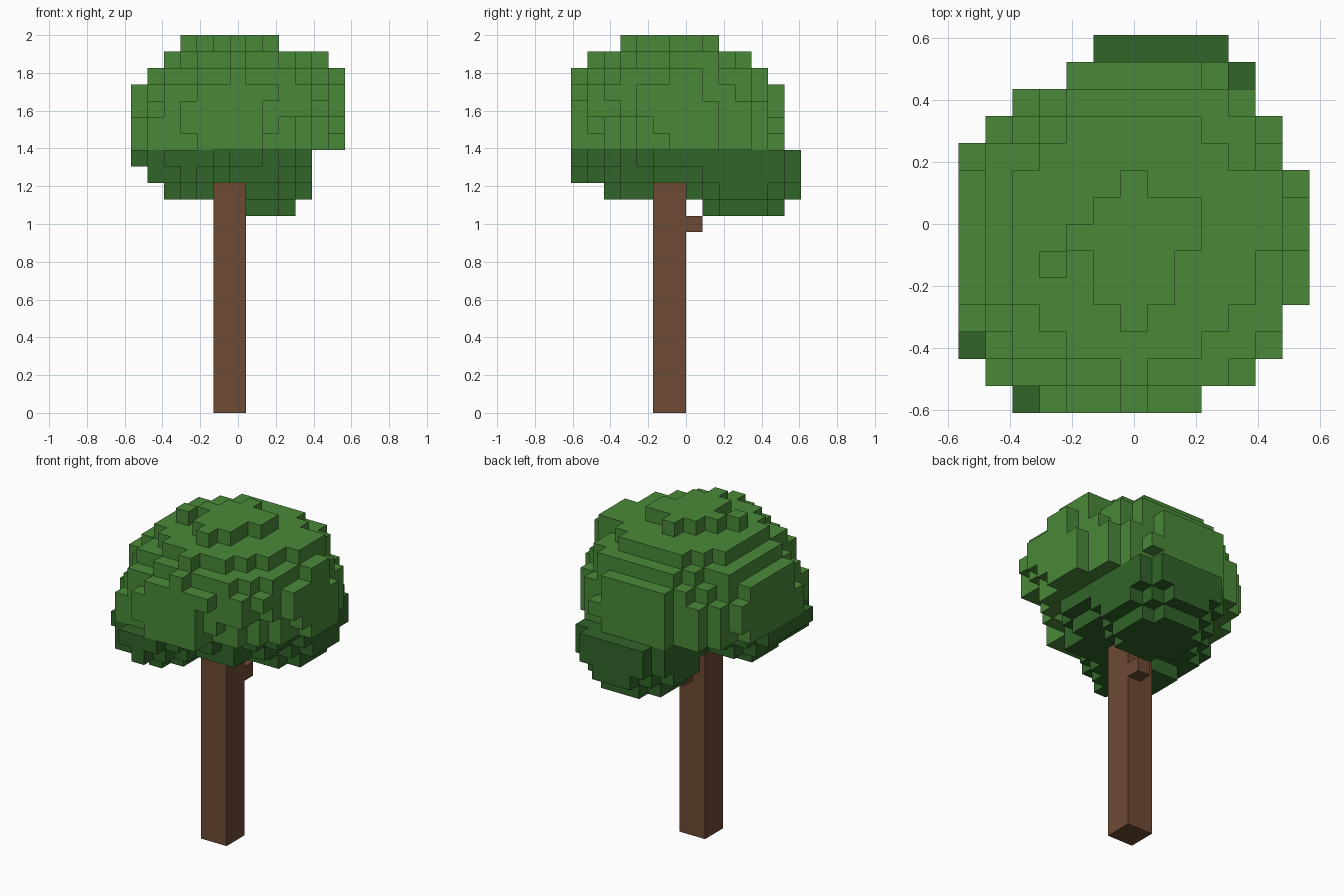
import bpy
import bmesh
import random
from mathutils import Vector

random.seed(11)
UNIT = 2 / 23                      # edge of one cube
ORIGIN = Vector((6.5, 7, 0))       # grid centre
SPLIT = 16                         # layer where the leaves turn lighter

if "Cube" in bpy.data.objects:
    bpy.data.objects.remove(bpy.data.objects["Cube"])


def material(name, rgb):
    mat = bpy.data.materials.new(name)
    mat.use_nodes = True
    mat.diffuse_color = (*rgb, 1)
    node = next(n for n in mat.node_tree.nodes if n.type == 'BSDF_PRINCIPLED')
    node.inputs["Base Color"].default_value = (*rgb, 1)
    node.inputs["Roughness"].default_value = 0.9
    return mat


light_leaf = material("light_leaf_green", (0.068, 0.25, 0.04))
dark_leaf = material("dark_leaf_green", (0.031, 0.128, 0.022))
bark = material("bark_brown", (0.155, 0.068, 0.034))

AXES = [Vector(v) for v in ((1, 0, 0), (0, 1, 0), (0, 0, 1))]


def cube_object(name, cells, solid, mat):
    """Skin a set of grid cells, keeping only faces that border empty cells."""
    bm = bmesh.new()
    for cell in sorted(cells):
        centre = Vector(cell) + Vector((0.5, 0.5, 0.5))
        for a in range(3):
            for sign in (-1, 1):
                n = AXES[a] * sign
                if tuple(int(c) for c in Vector(cell) + n) in solid:
                    continue
                u, v = AXES[(a + 1) % 3] / 2, AXES[(a + 2) % 3] / 2 * sign
                corners = (-u - v, u - v, u + v, v - u)
                bm.faces.new([bm.verts.new((centre + n / 2 + c - ORIGIN) * UNIT)
                              for c in corners])
    bmesh.ops.remove_doubles(bm, verts=bm.verts, dist=UNIT / 100)
    mesh = bpy.data.meshes.new(name)
    bm.to_mesh(mesh)
    bm.free()
    mesh.materials.append(mat)
    obj = bpy.data.objects.new(name, mesh)
    bpy.context.collection.objects.link(obj)


def blob(centre, radii, below, power, rough, layers):
    """Cells inside a ragged ellipsoid with its own depth below the centre."""
    found = set()
    for k in layers:
        dz = k + 0.5 - centre[2]
        height = abs(dz) / (radii[2] if dz > 0 else below)
        for i in range(13):
            for j in range(14):
                dx = (i + 0.5 - centre[0]) / radii[0]
                dy = (j + 0.5 - centre[1]) / radii[1]
                noise = random.uniform(-rough, rough)
                if dx * dx + dy * dy + height ** power < 1 + noise:
                    found.add((i, j, k))
    return found


def block(xs, ys, zs):
    return {(i, j, k) for i in xs for j in ys for k in zs}


# Main crown, undercut towards its front left corner
crown = blob((6.5, 6.4, 17), (6.7, 6.9, 5.9), 1.9, 2.5, 0.06, range(15, 22))
crown = {(i, j, k) for i, j, k in crown
         if k > 18 or i - j <= k - 10 + random.choice((-1, 0, 0, 1))}

# Cross-shaped cap and stray twigs of leaves
cap = block((5, 6, 7), range(4, 8), (22,)) | block((6,), range(3, 9), (22,))
cap |= {(3, 5, 22), (4, 6, 22), (8, 6, 22), (8, 7, 22)}
twigs = block((11,), (6, 7, 8), (20, 21)) | block((12,), (6, 7), (19, 20))
twigs |= block((0,), (8, 9), (17, 18)) | block((1,), (1,), (16, 17))

# Underside around the trunk, and the two drooping lobes
underside = blob((6.5, 6, 15), (3.4, 3.4, 2), 2, 2, 0.02, (14, 15))
front_lobe = blob((3.5, 4.4, 16), (3.5, 4.7, 2.8), 2.8, 2, 0.02, range(13, SPLIT))
back_lobe = blob((7.5, 10.5, 15), (3.8, 3.8, 3.75), 3.75, 2, 0.02, range(12, SPLIT))

leaves = crown | cap | twigs | underside | front_lobe | back_lobe
upper = {c for c in leaves if c[2] >= SPLIT}
cube_object("upper_canopy", upper, leaves, light_leaf)
cube_object("lower_canopy", leaves - upper, leaves, dark_leaf)

# Trunk and the small branch stub behind it
wood = block((5, 6), (5, 6), range(14)) | {(6, 7, 11)}
cube_object("trunk", wood, wood, bark)
